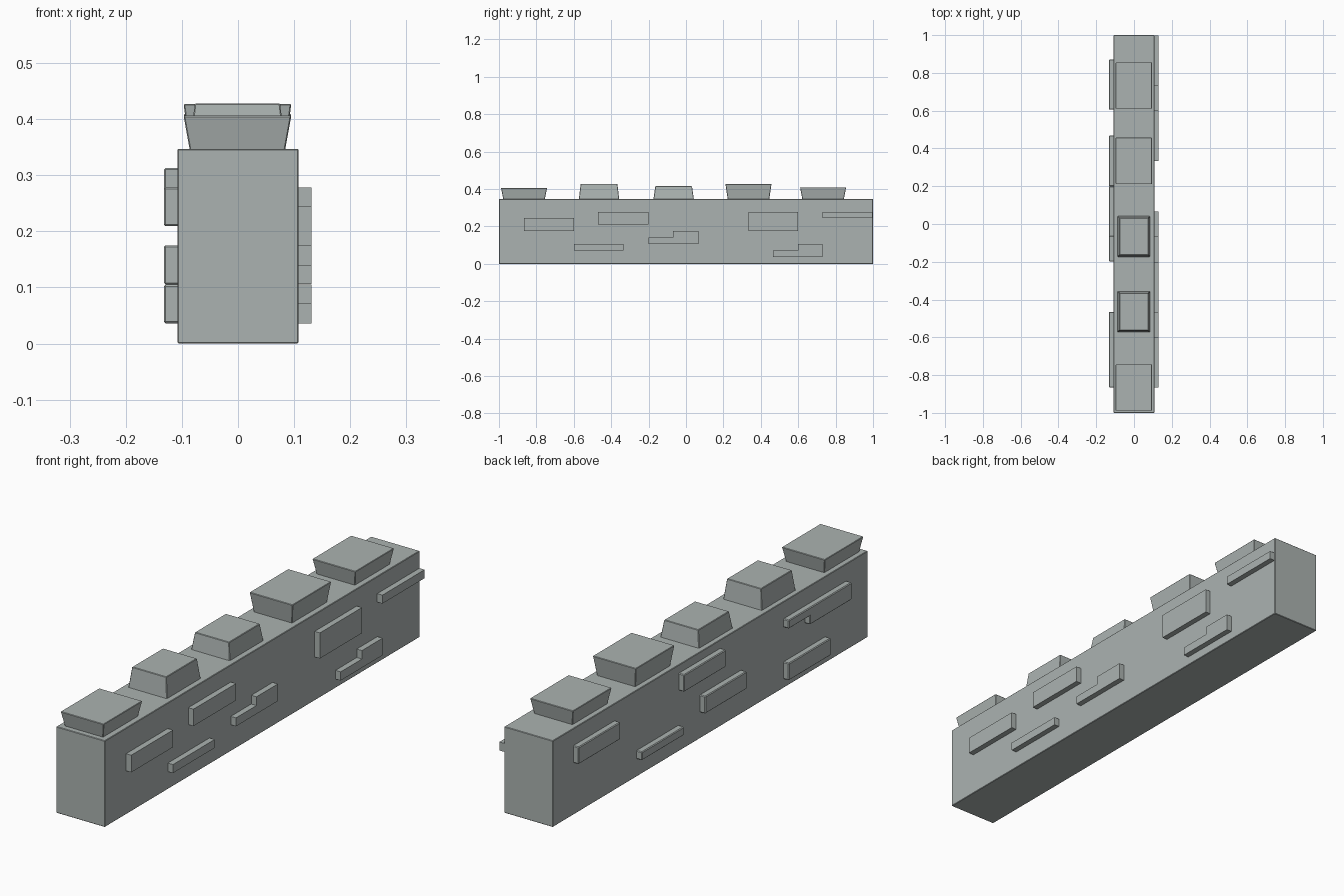
import bpy, bmesh

if "Cube" in bpy.data.objects:
    bpy.data.objects.remove(bpy.data.objects["Cube"])

# Slightly greenish grey stone
stone = bpy.data.materials.new("stone")
stone.diffuse_color = (0.41, 0.45, 0.44, 1)
stone.use_nodes = True
stone.node_tree.nodes["Principled BSDF"].inputs["Base Color"].default_value = stone.diffuse_color

def finish(name, bm, bevel):
    bmesh.ops.recalc_face_normals(bm, faces=bm.faces)
    me = bpy.data.meshes.new(name)
    bm.to_mesh(me)
    bm.free()
    me.materials.append(stone)
    ob = bpy.data.objects.new(name, me)
    bpy.context.collection.objects.link(ob)
    if bevel:
        m = ob.modifiers.new("edge_chamfer", "BEVEL")
        m.width, m.segments = bevel, 1
    return ob

def slab(name, outline, x0, x1, bevel):
    """Extrude a (y, z) outline from x0 to x1."""
    bm = bmesh.new()
    face = bm.faces.new([bm.verts.new((x0, y, z)) for y, z in outline])
    ext = bmesh.ops.extrude_face_region(bm, geom=[face])
    verts = [v for v in ext["geom"] if isinstance(v, bmesh.types.BMVert)]
    bmesh.ops.translate(bm, verts=verts, vec=(x1 - x0, 0, 0))
    # extrusion keeps the starting face, so both ends are closed
    if face.is_valid is False or len(bm.faces) < len(outline) + 2:
        bmesh.ops.holes_fill(bm, edges=bm.edges)
    return finish(name, bm, bevel)

def rect(y0, y1, z0, z1):
    return [(y0, z0), (y1, z0), (y1, z1), (y0, z1)]

def merlon(name, yc, bottom, top, z1):
    """Tapered block on the wall top; bottom and top are (half x, half y)."""
    bm = bmesh.new()
    bmesh.ops.create_cube(bm, size=2)
    for v in bm.verts:
        hx, hy = top if v.co.z > 0 else bottom
        v.co = (v.co.x * hx - 0.001, yc + v.co.y * hy, z1 if v.co.z > 0 else 0.345)
    return finish(name, bm, 0.002)

XL, XR, TOP = -0.108, 0.108, 0.347

# Wall body
slab("wall", rect(-1, 1, 0, TOP), XL, XR, 0.002)

# Merlons: flared upward or narrowing upward
flare_lo, flare_hi = (0.085, 0.111), (0.096, 0.123)
taper_lo, taper_hi = (0.086, 0.108), (0.076, 0.098)
for i, (yc, flared, z1) in enumerate([(-0.866, True, 0.406), (-0.465, False, 0.428),
                                      (-0.066, False, 0.415), (0.334, True, 0.427),
                                      (0.733, True, 0.409)]):
    merlon(f"merlon_{i + 1}", yc, flare_lo if flared else taper_lo,
           flare_hi if flared else taper_hi, z1)

# Raised bricks, right side
right = [
    rect(-0.865, -0.6, 0.175, 0.244),
    rect(-0.6, -0.335, 0.071, 0.105),
    rect(-0.47, -0.2, 0.21, 0.278),
    rect(0.333, 0.6, 0.175, 0.278),
    rect(0.73, 0.998, 0.244, 0.278),
    [(-0.2, 0.106), (0.066, 0.106), (0.066, 0.175), (-0.07, 0.175), (-0.07, 0.14), (-0.2, 0.14)],
    [(0.465, 0.036), (0.731, 0.036), (0.731, 0.105), (0.6, 0.105), (0.6, 0.071), (0.465, 0.071)],
]
for i, o in enumerate(right):
    slab(f"right_brick_{i + 1}", o, XR - 0.005, 0.131, 0)

# Raised bricks, left side
left = [
    rect(0.605, 0.87, 0.209, 0.278),
    rect(0.2, 0.468, 0.071, 0.105),
    rect(-0.066, 0.2, 0.244, 0.313),
    rect(-0.198, 0.066, 0.105, 0.175),
    rect(-0.732, -0.465, 0.036, 0.105),
    [(-0.865, 0.209), (-0.6, 0.209), (-0.6, 0.244), (-0.465, 0.244), (-0.465, 0.278), (-0.865, 0.278)],
]
for i, o in enumerate(left):
    slab(f"left_brick_{i + 1}", o, -0.132, XL + 0.005, 0.003)
